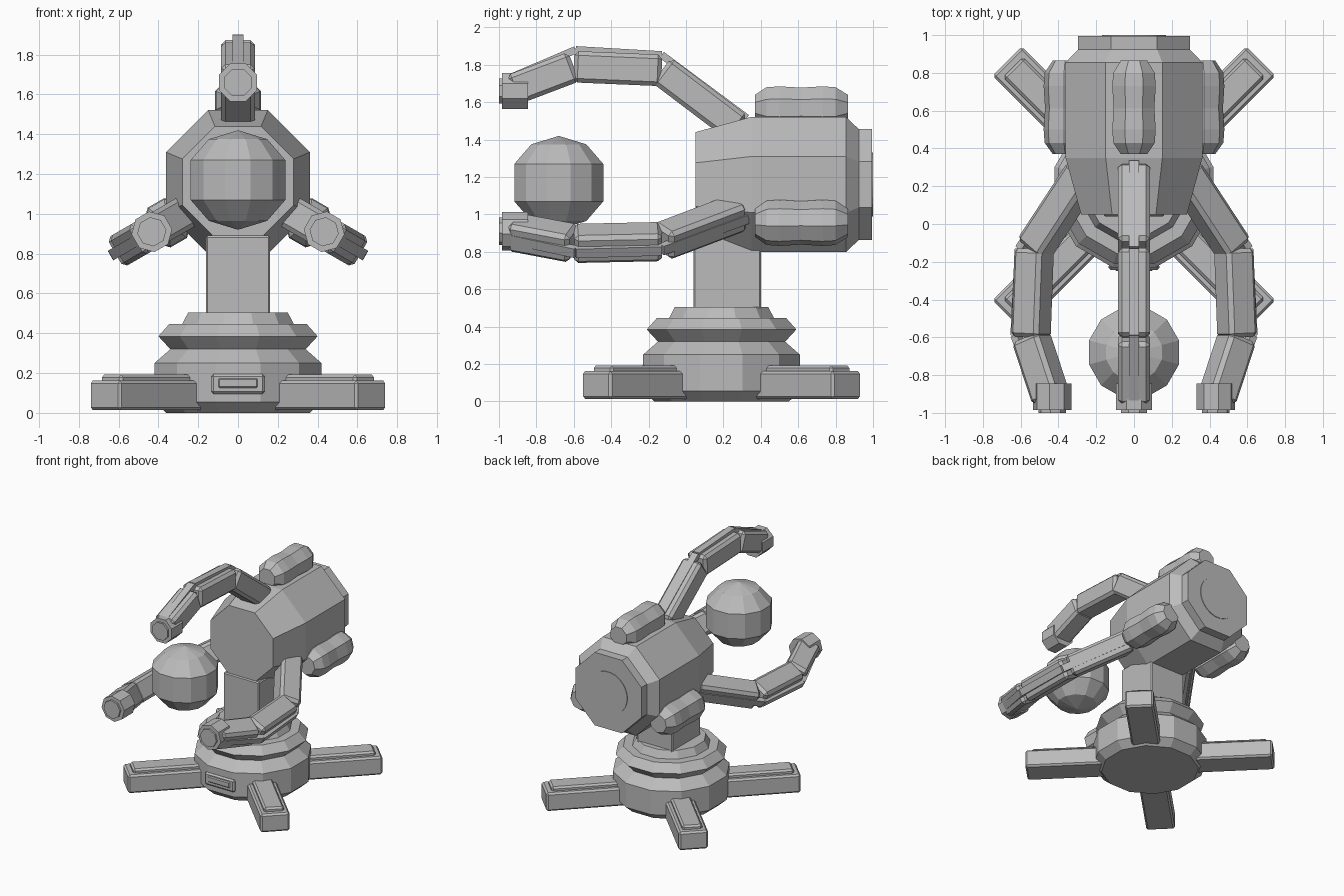
import bpy, bmesh, math
from mathutils import Matrix, Vector

if "Cube" in bpy.data.objects:
    bpy.data.objects.remove(bpy.data.objects["Cube"])

grey = bpy.data.materials.new("machine grey")
grey.diffuse_color = (0.5, 0.5, 0.5, 1)
grey.use_nodes = True
grey.node_tree.nodes["Principled BSDF"].inputs["Base Color"].default_value = grey.diffuse_color

AXIS_Z = 1.16      # height of the horizontal body axis
BASE_Y = 0.19      # centre of the base
ALONG_Y = Matrix.Rotation(-math.pi / 2, 4, 'X')
I4 = Matrix.Identity(4)


def finish(name, bm):
    bmesh.ops.recalc_face_normals(bm, faces=bm.faces)
    me = bpy.data.meshes.new(name)
    bm.to_mesh(me)
    bm.free()
    me.materials.append(grey)
    ob = bpy.data.objects.new(name, me)
    bpy.context.collection.objects.link(ob)
    return ob


def lathe(name, profile, n, matrix=I4):
    """Revolve (flat radius, height) points; a flat side faces each axis."""
    bm = bmesh.new()
    k = 1 / math.cos(math.pi / n)
    rings = []
    for r, h in profile:
        if r == 0:
            rings.append([bm.verts.new(matrix @ Vector((0, 0, h)))] * n)
        else:
            rings.append([bm.verts.new(matrix @ Vector((
                r * k * math.cos((i + .5) * math.tau / n),
                r * k * math.sin((i + .5) * math.tau / n), h))) for i in range(n)])
    for a, b in zip(rings, rings[1:]):
        for i in range(n):
            j = (i + 1) % n
            bm.faces.new(list(dict.fromkeys((a[i], a[j], b[j], b[i]))))
    for ring, (r, h) in ((rings[0], profile[0]), (rings[-1], profile[-1])):
        if r:
            bm.faces.new(ring)
    return finish(name, bm)


def box(name, size, matrix, bevel=0.0):
    bm = bmesh.new()
    bmesh.ops.create_cube(bm, size=1, matrix=Matrix.Diagonal((*size, 1)))
    if bevel:
        bmesh.ops.bevel(bm, geom=bm.edges[:], offset=bevel, segments=1,
                        affect='EDGES', clamp_overlap=True)
    bm.transform(matrix)
    return finish(name, bm)


def bar(name, p, q, width, thick, spin, bevel=0.0):
    """Box running between two (y, z) points of the top arm, spun about the body axis."""
    a = Vector((0, p[0], p[1] - AXIS_Z))
    b = Vector((0, q[0], q[1] - AXIS_Z))
    d = (b - a).normalized()
    n = Vector((1, 0, 0)).cross(d)
    m = Matrix(((1, 0, 0), d, n)).transposed().to_4x4()
    m.translation = (a + b) / 2
    return box(name, (width, (b - a).length, thick), spin @ m, bevel)


# Round stepped base
base = Matrix.Translation((0, BASE_Y, 0))
lathe("base", [(.36, 0), (.42, .055), (.42, .25), (.34, .32), (.40, .385),
               (.345, .447), (.28, .447), (.25, .505)], 12, base)

# Panel on the base front
box("base_panel", (.27, .03, .10), Matrix.Translation((0, -.228, .145)), .012)
box("base_panel_inset", (.20, .02, .05), Matrix.Translation((0, -.24, .15)), .008)

# Four diagonal feet with top plates
for i in range(4):
    m = base @ Matrix.Rotation(math.radians(45 + 90 * i), 4, 'Z')
    box("foot", (.68, .22, .148), m @ Matrix.Translation((.61, 0, .088)), .014)
    box("foot_plate", (.51, .15, .05), m @ Matrix.Translation((.65, 0, .167)), .014)

# Neck
box("neck", (.32, .36, .42), Matrix.Translation((0, .22, .68)), .008)

# Octagonal body with rear cap
body = Matrix.Translation((0, 0, AXIS_Z)) @ ALONG_Y
lathe("body", [(.28, .05), (.362, .35), (.362, .855), (.295, .925)], 8, body)
lathe("rear_cap", [(.296, .92), (.296, .995)], 8, body)
lathe("rear_disc", [(.17, .99), (.17, 1.0)], 24, body)

# Floating ball
lathe("ball", [(0, -.25), (.147, -.205), (.238, -.1), (.238, .1), (.147, .205), (0, .25)],
      12, Matrix.Translation((0, -.68, 1.17)))

# Three arms and pods spaced evenly about the body axis
joints = [(-.93, 1.665), (-.6, 1.79), (-.13, 1.77), (.28, 1.46)]
ridge = [(-.93, 1.735), (-.59, 1.88), (-.13, 1.853), (.325, 1.515)]
for i in range(3):
    spin = Matrix.Translation((0, 0, AXIS_Z)) @ Matrix.Rotation(math.radians(120 * i), 4, 'Y')
    for p, q in zip(joints, joints[1:]):
        bar("arm_segment", p, q, .17, .168, spin, .022)
    for p, q in zip(ridge, ridge[1:]):
        bar("arm_ridge", p, q, .055, .04, spin)
    tip = spin @ Matrix.Translation((0, 0, .5)) @ ALONG_Y
    lathe("arm_tip", [(.095, -.845), (.095, -.985), (.068, -.985), (.068, -1.0)], 8, tip)
    pod = spin @ Matrix.Translation((0, 0, .41)) @ ALONG_Y
    lathe("pod", [(.07, .37), (.11, .43), (.115, .5), (.108, .615), (.115, .73),
                  (.11, .80), (.07, .865)], 8, pod)
